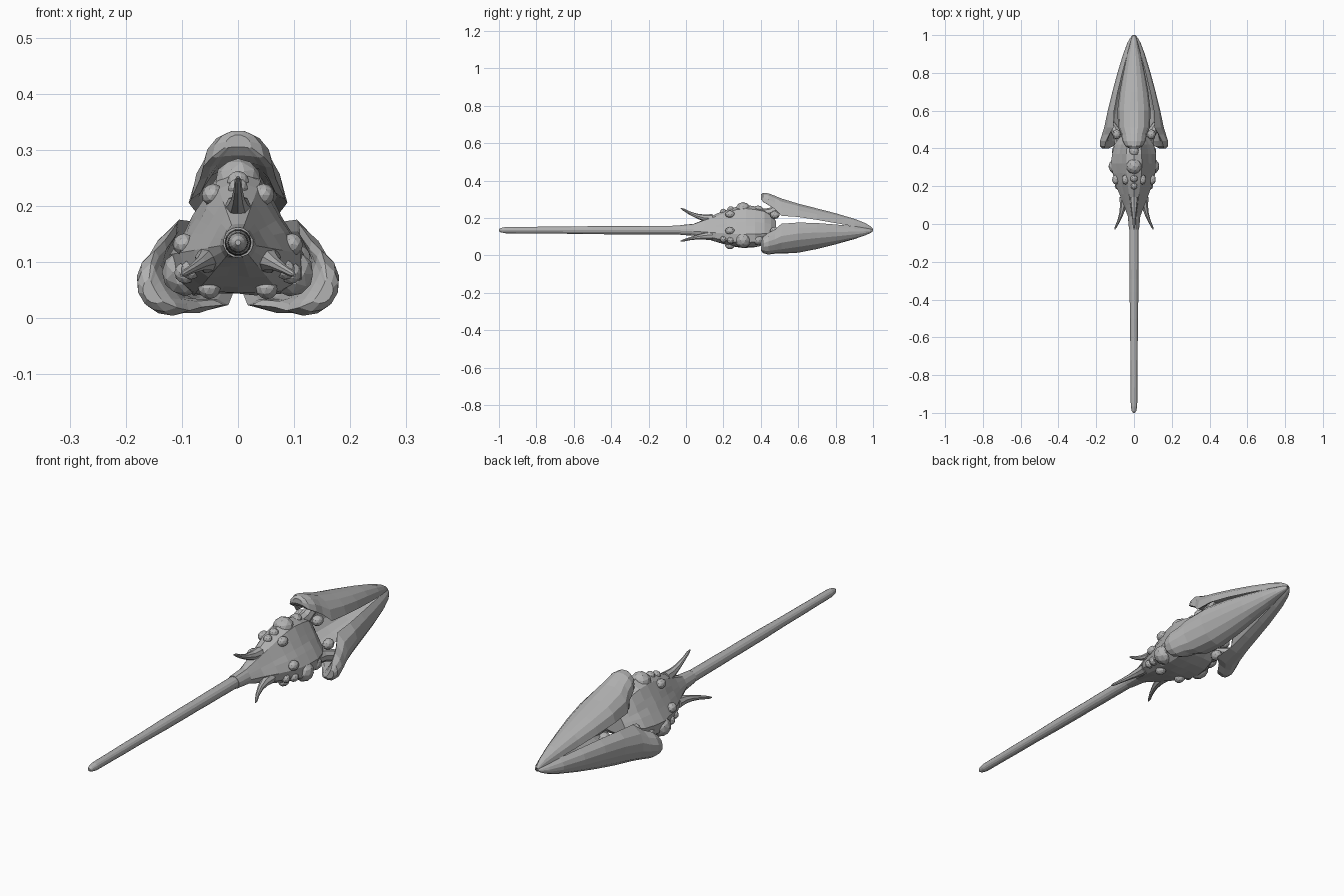
import bpy, bmesh, math, random
from mathutils import Vector, Matrix

if "Cube" in bpy.data.objects:
    bpy.data.objects.remove(bpy.data.objects["Cube"])

random.seed(4)
AXIS_Z = 0.135
grey = bpy.data.materials.new("stone_grey")
grey.diffuse_color = (0.45, 0.45, 0.45, 1)
grey.use_nodes = True
grey.node_tree.nodes["Principled BSDF"].inputs["Base Color"].default_value = grey.diffuse_color


def finish(bm, name, turn=0):
    """Turn a part about the long axis, lift it to the axis height, link it."""
    bmesh.ops.recalc_face_normals(bm, faces=bm.faces)
    bm.transform(Matrix.Translation((0, 0, AXIS_Z)) @ Matrix.Rotation(math.radians(turn), 4, 'Y'))
    me = bpy.data.meshes.new(name)
    bm.to_mesh(me)
    bm.free()
    me.materials.append(grey)
    ob = bpy.data.objects.new(name, me)
    bpy.context.collection.objects.link(ob)
    return ob


def loft(rings):
    """Skin a list of closed rings of points and cap both ends."""
    bm = bmesh.new()
    loops = [[bm.verts.new(p) for p in ring] for ring in rings]
    n = len(loops[0])
    for a, b in zip(loops, loops[1:]):
        for i in range(n):
            j = (i + 1) % n
            bm.faces.new((a[i], a[j], b[j], b[i]))
    bm.faces.new(loops[0])
    bm.faces.new(loops[-1])
    return bm


def tube(path, sides):
    """Tapered tube through (y, radial height, radius) stations."""
    pts = [Vector((0, p[0], p[1])) for p in path]
    rings = []
    for i, p in enumerate(pts):
        d = (pts[min(i + 1, len(pts) - 1)] - pts[max(i - 1, 0)]).normalized()
        up = Vector((1, 0, 0)).cross(d)
        rad = path[i][2]
        rings.append([p + rad * (math.cos(t) * Vector((1, 0, 0)) + math.sin(t) * up)
                      for t in (2 * math.pi * k / sides for k in range(sides))])
    return loft(rings)


def ball(u, y, r, size, name, turn, stretch=1.0):
    bm = bmesh.new()
    bmesh.ops.create_icosphere(bm, subdivisions=2, radius=size)
    bm.transform(Matrix.Translation((u, y, r)) @ Matrix.Diagonal((1, stretch, 1, 1)))
    finish(bm, name, turn)


# Long rod with a rounded end and slight bulges
rod = [(-1.0, 0, 0.005), (-0.99, 0, 0.012), (-0.965, 0, 0.017)]
for k in range(15):
    y = -0.92 + k * 0.07
    rod.append((y, 0, 0.018 + 0.008 * (y + 0.92) + random.uniform(-0.0008, 0.0008)))
finish(tube(rod, 14), "rod")

# Three-cornered body: y, corner radius, flat-side distance
stations = [(-0.03, .027, .026), (0.04, .034, .029), (0.1, .058, .043), (0.16, .088, .061),
            (0.22, .112, .079), (0.27, .128, .089), (0.32, .133, .093), (0.37, .126, .09),
            (0.42, .108, .08), (0.455, .082, .062), (0.48, .05, .04)]
rings = []
for y, corner, flat in stations:
    ring = []
    for third in range(3):
        for a in (-42, -20, 0, 20, 42, 60):
            r = min(corner, flat / math.cos(math.radians(60 - abs(a))))
            r *= random.uniform(0.97, 1.02)
            t = math.radians(third * 120 + a)
            ring.append((r * math.sin(t), y, r * math.cos(t)))
    rings.append(ring)
finish(loft(rings), "body")

# Petal shells: y, crown, rim, half width, hollow depth
petal = [(0.40, .192, .168, .024, .1), (0.412, .2, .15, .046, .1), (0.44, .199, .132, .062, .15),
         (0.475, .186, .108, .068, .4), (0.51, .172, .072, .084, .65), (0.60, .144, .067, .088, .75),
         (0.70, .118, .052, .076, .75), (0.80, .092, .035, .057, .75), (0.90, .062, .018, .036, .7),
         (0.96, .038, .008, .02, .6), (0.985, .022, .004, .012, .5), (1.0, .008, .002, .004, .4)]
for turn, side in ((0, "top"), (120, "right"), (240, "left")):
    rings = []
    for y, crown, rim, w, hollow in petal:
        outer = [(w * math.sin(t), y, rim + (crown - rim) * math.cos(t) ** 0.9)
                 for t in (math.radians(a) for a in (-88, -62, -38, -14, 14, 38, 62, 88))]
        inner = [(0.82 * w * math.sin(t), y, rim + (crown - rim) * hollow * math.cos(t))
                 for t in (math.radians(a) for a in (75, 45, 15, -15, -45, -75))]
        rings.append(outer + inner)
    finish(loft(rings), side + "_petal", turn)

    # Hinge arm and knuckles between body and petal
    finish(tube([(0.40, .085, .03), (0.45, .093, .026), (0.49, .112, .024), (0.53, .135, .018)], 8),
           side + "_hinge", turn)
    for s in (-1, 1):
        ball(s * 0.042, 0.475, 0.082, 0.022, side + "_knuckle", turn, 1.2)
        ball(s * 0.045, 0.235, 0.085, 0.02, side + "_side_bump", turn, 1.3)

    # Bulb and smaller bumps along the corner ridge
    ball(0, 0.305, 0.108, 0.042, side + "_bulb", turn)
    ball(0, 0.2, 0.097, 0.018, side + "_small_bump", turn)
    ball(0, 0.24, 0.108, 0.02, side + "_ridge_bump", turn)
    ball(0, 0.385, 0.106, 0.026, side + "_rear_bump", turn, 1.2)

    # Curved spine pointing forward
    finish(tube([(0.14, .062, .024), (0.095, .066, .018), (0.055, .077, .012),
                 (0.015, .094, .008), (-0.015, .111, .006), (-0.028, .117, .002)], 8),
           side + "_spine", turn)
